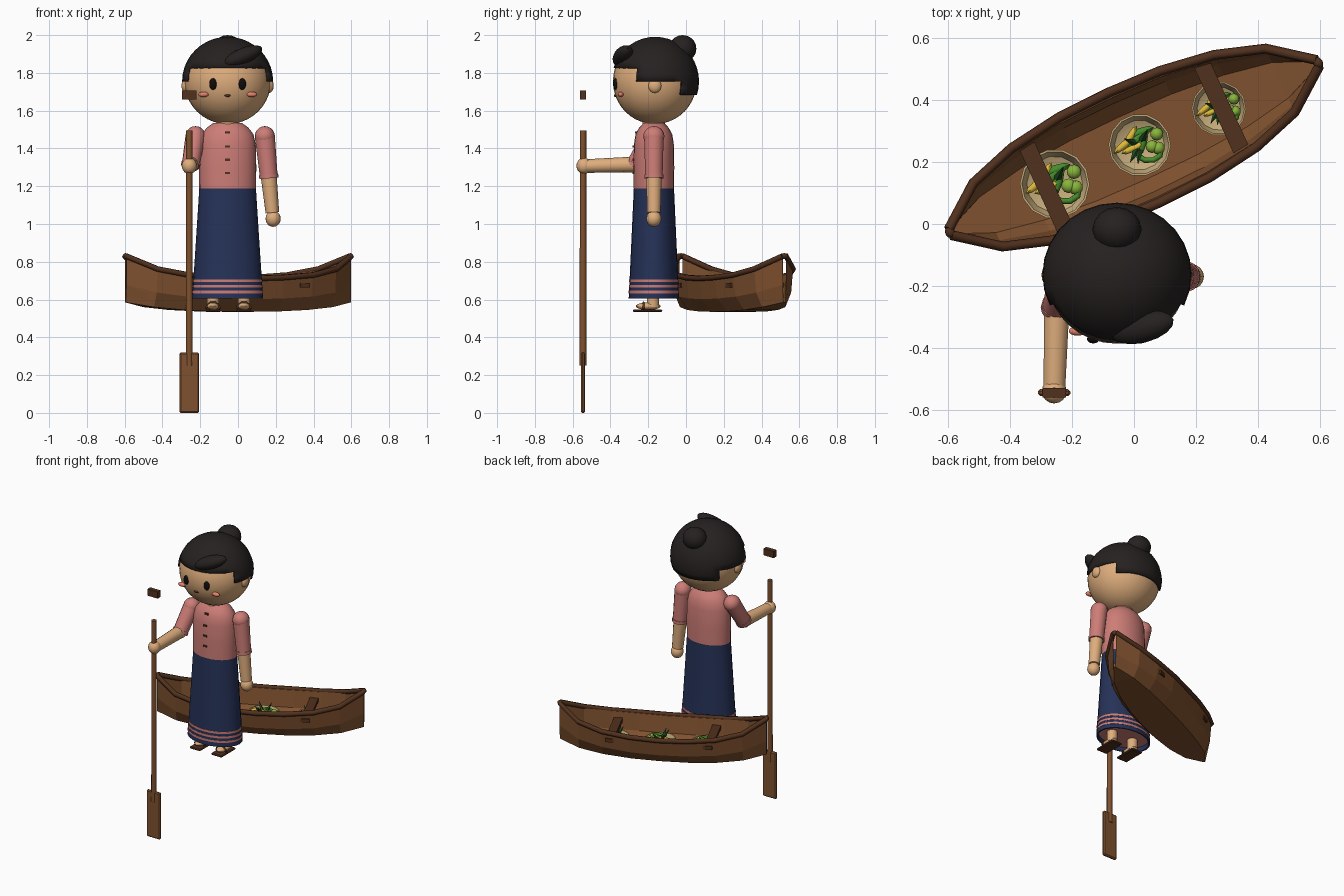
import bpy, bmesh, math
from mathutils import Vector, Matrix

if "Cube" in bpy.data.objects:
    bpy.data.objects.remove(bpy.data.objects["Cube"])

def material(name, rgb):
    m = bpy.data.materials.new(name)
    m.diffuse_color = [(c / 255) ** 2.2 for c in rgb] + [1]
    m.use_nodes = True
    m.node_tree.nodes["Principled BSDF"].inputs["Base Color"].default_value = m.diffuse_color
    return m

SKIN = material("skin", (222, 172, 124))
HAIR = material("hair", (42, 38, 37))
PINK = material("pink_cloth", (204, 124, 118))
NAVY = material("navy_cloth", (42, 53, 88))
WOOD = material("wood", (126, 82, 50))
DARK = material("dark_wood", (82, 52, 35))
BLACK = material("black", (24, 20, 20))
BLUSH = material("blush", (228, 130, 105))
STRAW = material("straw", (196, 170, 122))
GREEN = material("green", (72, 140, 48))
LIME = material("lime", (135, 180, 62))
LEAF = material("leaf", (38, 78, 36))
YELLOW = material("yellow", (222, 184, 60))

BOAT = Matrix.Translation((0, 0.247, 0)) @ Matrix.Rotation(math.radians(24.7), 4, 'Z')
CX, CY = -0.055, -0.17          # axis of the figure

def finish(name, bm, mat, matrix=None, smooth=True):
    bmesh.ops.recalc_face_normals(bm, faces=bm.faces)
    me = bpy.data.meshes.new(name)
    bm.to_mesh(me)
    bm.free()
    me.materials.append(mat)
    ob = bpy.data.objects.new(name, me)
    bpy.context.collection.objects.link(ob)
    if matrix:
        ob.matrix_world = matrix
    if smooth:
        bpy.ops.object.select_all(action='DESELECT')
        ob.select_set(True)
        bpy.context.view_layer.objects.active = ob
        bpy.ops.object.shade_smooth_by_angle(angle=math.radians(40))
    return ob

def ball(name, loc, size, mat, rot=None, matrix=None, seg=16, rings=10):
    bm = bmesh.new()
    m = Matrix.Translation(loc) @ (rot or Matrix()) @ Matrix.Diagonal((*size, 1))
    bmesh.ops.create_uvsphere(bm, u_segments=seg, v_segments=rings, radius=1, matrix=m)
    return finish(name, bm, mat, matrix)

def rod(name, a, b, r1, r2, mat, seg=14, matrix=None):
    a, b = Vector(a), Vector(b)
    m = Matrix.Translation((a + b) / 2) @ (b - a).to_track_quat('Z', 'Y').to_matrix().to_4x4()
    bm = bmesh.new()
    bmesh.ops.create_cone(bm, cap_ends=True, segments=seg, radius1=r1, radius2=r2,
                          depth=(b - a).length, matrix=m)
    return finish(name, bm, mat, matrix)

def box(name, loc, size, mat, bevel=0, matrix=None):
    bm = bmesh.new()
    bmesh.ops.create_cube(bm, size=1, matrix=Matrix.Translation(loc) @ Matrix.Diagonal((*size, 1)))
    if bevel:
        bmesh.ops.bevel(bm, geom=bm.edges[:], offset=bevel, segments=1, affect='EDGES')
    return finish(name, bm, mat, matrix, False)

def bridge(bm, loops, cap=True):
    rows = [[bm.verts.new(p) for p in loop] for loop in loops]
    n = len(rows[0])
    for r, s in zip(rows, rows[1:]):
        for i in range(n):
            bm.faces.new((r[i], r[(i + 1) % n], s[(i + 1) % n], s[i]))
    if cap:
        bm.faces.new(rows[0])
        bm.faces.new(rows[-1])

def lathe(name, profile, mat, centre=(CX, CY), flat=0.71, seg=24, matrix=None):
    bm = bmesh.new()
    ang = [math.tau * i / seg for i in range(seg)]
    bridge(bm, [[(centre[0] + r * math.cos(a), centre[1] + flat * r * math.sin(a), z)
                 for a in ang] for r, z in profile])
    return finish(name, bm, mat, matrix)

def tube(name, pts, r, mat, matrix=None, res=1):
    cu = bpy.data.curves.new(name, 'CURVE')
    cu.dimensions = '3D'
    cu.bevel_depth, cu.bevel_resolution, cu.use_fill_caps = r, res, True
    sp = cu.splines.new('POLY')
    sp.points.add(len(pts) - 1)
    for p, c in zip(sp.points, pts):
        p.co = (*c, 1)
    cu.materials.append(mat)
    ob = bpy.data.objects.new(name, cu)
    bpy.context.collection.objects.link(ob)
    if matrix:
        ob.matrix_world = matrix

# Head and face
HZ = 1.755
ball("head", (CX, -0.165, HZ), (0.229, 0.222, 0.226), SKIN, seg=32, rings=20)
for s, side in ((-1, "left"), (1, "right")):
    ball(side + "_ear", (CX + s * 0.222, -0.165, 1.732), (0.022, 0.035, 0.038), SKIN)
    ball(side + "_eye", (CX + s * 0.077, -0.372, 1.741), (0.02, 0.014, 0.031), BLACK)
    ball(side + "_cheek", (CX + s * 0.128, -0.346, 1.686), (0.028, 0.015, 0.014), BLUSH)
ball("mouth", (CX, -0.374, 1.68), (0.016, 0.008, 0.007), DARK)
rod("neck", (CX, CY, 1.5), (CX, CY, 1.57), 0.06, 0.06, SKIN)

# Hair cap: sphere trimmed higher at the front, lower at the back
bm = bmesh.new()
bmesh.ops.create_uvsphere(bm, u_segments=28, v_segments=20, radius=1)
def trimmed(f):
    c = f.calc_center_median()
    d = c.xy.normalized().y
    return c.z < (0.31 if d < -0.42 else -0.31 if d > 0.7 else 0)
bmesh.ops.delete(bm, geom=[f for f in bm.faces if trimmed(f)], context='FACES')
bmesh.ops.transform(bm, verts=bm.verts, matrix=Matrix.Translation((CX, -0.163, HZ)) @
                    Matrix.Diagonal((0.241, 0.232, 0.236, 1)))
cap = finish("hair_cap", bm, HAIR)
cap.modifiers.new("thickness", 'SOLIDIFY').thickness = 0.014
ball("hair_bun", (CX, -0.018, 1.928), (0.079, 0.073, 0.072), HAIR)
ball("hair_fringe", (0.026, -0.334, 1.889), (0.113, 0.05, 0.042), HAIR,
     Matrix.Rotation(math.radians(14), 4, 'Z') @ Matrix.Rotation(math.radians(-22), 4, 'Y'))

# Blouse with buttons
lathe("blouse", [(0.15, 1.18), (0.152, 1.3), (0.149, 1.42), (0.137, 1.475), (0.11, 1.51), (0.076, 1.535)], PINK)
for z, y in ((1.485, -0.263), (1.41, -0.276), (1.34, -0.277), (1.27, -0.277)):
    box("button", (CX, y, z), (0.026, 0.012, 0.012), DARK)

# Skirt with hem stripes
lathe("skirt", [(0.15, 1.19), (0.162, 1.0), (0.175, 0.8), (0.188, 0.605), (0.178, 0.605), (0.172, 0.66)], NAVY)
for z in (0.64, 0.67, 0.7):
    r = 0.188 - (z - 0.605) * 0.066 + 0.002
    lathe("hem_stripe", [(r + 0.0005, z - 0.007), (r, z + 0.007)], PINK)

# Legs, feet and sandals
for x, side in ((-0.133, "left"), (0.031, "right")):
    rod(side + "_leg", (x, -0.175, 0.56), (x, -0.175, 0.7), 0.032, 0.034, SKIN)
    ball(side + "_foot", (x, -0.2, 0.565), (0.034, 0.066, 0.02), SKIN)
    box(side + "_sandal", (x, -0.203, 0.541), (0.082, 0.155, 0.014), DARK, 0.005)
    tube(side + "_strap", [(x + 0.038 * math.cos(a), -0.225, 0.55 + 0.036 * math.sin(a))
                           for a in (0, 0.6, 1.2, 1.94, 2.54, math.pi)], 0.006, DARK)

# Arms: one reaches forward to the paddle, one hangs
arms = (("left", (-0.225, -0.18, 1.465), (-0.25, -0.27, 1.315), (-0.257, -0.525, 1.307), (-0.258, -0.54, 1.308)),
        ("right", (0.142, CY, 1.465), (0.163, CY, 1.25), (0.182, CY, 1.06), (0.186, CY, 1.028)))
for side, a, b, c, d in arms:
    a, b = Vector(a), Vector(b)
    ball(side + "_shoulder", a, (0.053, 0.056, 0.053), PINK)
    rod(side + "_sleeve", a, b, 0.053, 0.047, PINK)
    ax = (b - a).normalized()
    rod(side + "_cuff", b - ax * 0.012, b + ax * 0.008, 0.051, 0.051, PINK)
    ball(side + "_elbow", b, (0.043,) * 3, SKIN if side == "right" else PINK)
    rod(side + "_forearm", b, c, 0.042, 0.036, SKIN)
    ball(side + "_hand", d, (0.04, 0.04, 0.043), SKIN)

# Paddle
PX, PY = -0.258, -0.545
rod("paddle_shaft", (PX, PY, 0.25), (PX, PY, 1.495), 0.018, 0.017, WOOD, 10)
box("paddle_blade", (PX, PY, 0.16), (0.104, 0.022, 0.32), WOOD, 0.007)
box("paddle_grip", (PX, PY, 1.683), (0.077, 0.03, 0.046), DARK)

# Boat hull: stations of (position, half width, rim height, bottom height)
half = [(0, 0.196, 0.712, 0.535), (0.18, 0.19, 0.717, 0.537), (0.36, 0.164, 0.73, 0.545),
        (0.52, 0.113, 0.762, 0.56), (0.655, 0.01, 0.83, 0.585)]
stations = [(-u, w, t, b) for u, w, t, b in half[:0:-1]] + half
loops = []
for u, w, t, b in stations:
    m = b + 0.38 * (t - b)
    right = [(w, t), (0.9 * w, m), (0.6 * w, b)]
    inner = [(0.9 * w, t), (0.8 * w, m), (0.56 * w, b + 0.025)]
    sec = [(-v, z) for v, z in right] + right[::-1] + inner + [(-v, z) for v, z in inner[::-1]]
    loops.append([(u, v, z) for v, z in sec])
bm = bmesh.new()
bridge(bm, loops)
finish("boat_hull", bm, WOOD, BOAT, False)

# Gunwale rails and thwarts
for s, side in ((-1, "near"), (1, "far")):
    tube(side + "_gunwale", [(u, s * w, t) for u, w, t, b in stations], 0.016, DARK, BOAT)
    box("thwart", (s * 0.312, 0, 0.675), (0.055, 0.344, 0.024), DARK, matrix=BOAT)
    ball("stem_cap", (s * 0.655, 0, 0.83), (0.016, 0.02, 0.016), DARK, matrix=BOAT, seg=8, rings=6)

# Baskets of vegetables
for u, r in ((-0.282, 0.113), (0.02, 0.101), (0.302, 0.088)):
    k = r / 0.1
    lathe("basket", [(0.6 * r, 0.56), (0.86 * r, 0.59), (r, 0.635), (0.94 * r, 0.635), (0.8 * r, 0.6), (0.5 * r, 0.585)],
          STRAW, (u, 0), 1, 14, BOAT)
    M = BOAT @ Matrix.Translation((u, 0, 0.6)) @ Matrix.Rotation(math.radians(-24.7), 4, 'Z') @ Matrix.Diagonal((k, k, 1, 1))
    for x, y, a in ((-0.05, 0.0, 40), (-0.03, 0.025, 60), (-0.02, -0.01, 25)):
        ball("yellow_squash", (x, y, 0.035), (0.042, 0.012, 0.012), YELLOW,
             Matrix.Rotation(math.radians(a), 4, 'Z'), M, 8, 6)
    for x, y in ((0.055, 0.035), (0.04, -0.005), (0.06, -0.01)):
        ball("lime_fruit", (x, y, 0.03), (0.021, 0.021, 0.021), LIME, None, M, 10, 8)
    for x, y, a in ((0.0, 0.04, 20), (0.01, 0.01, 75), (-0.01, 0.02, 50)):
        ball("cucumber", (x, y, 0.03), (0.048, 0.014, 0.014), GREEN,
             Matrix.Rotation(math.radians(a), 4, 'Z'), M, 8, 6)
    tube("bean", [(0.03 + 0.04 * math.cos(t), -0.02 + 0.03 * math.sin(t), 0.035)
                  for t in (-2.6, -1.9, -1.2, -0.5, 0.2, 0.9)], 0.009, GREEN, M)
    for x, y in ((-0.03, -0.055), (-0.005, -0.06), (-0.05, 0.02), (0.025, 0.05)):
        rod("leaf_spike", (x * 0.3, y * 0.3, 0.03), (x, y, 0.085), 0.014, 0.001, LEAF, 5, M)
